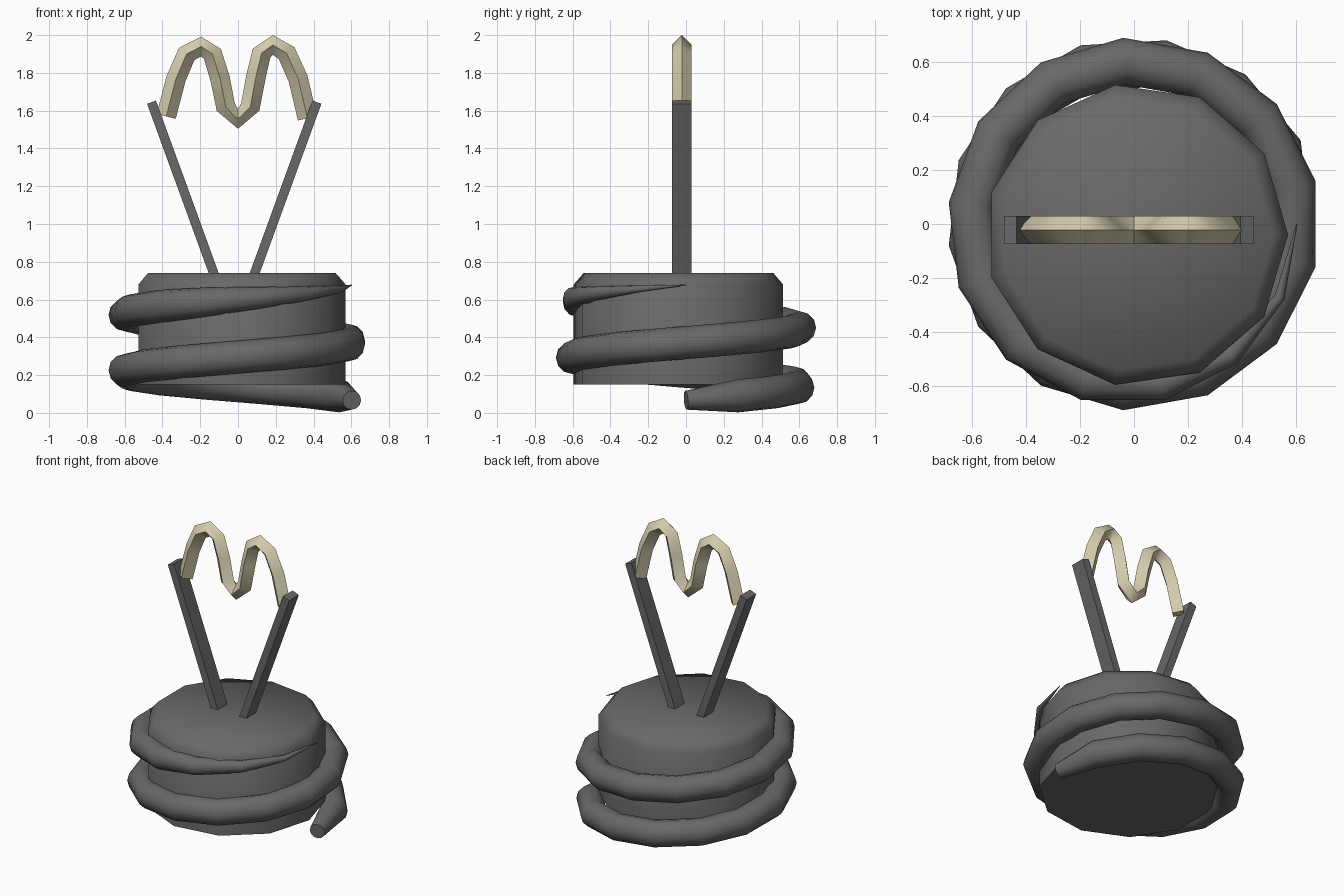
import bpy, bmesh, math
from mathutils import Vector

if "Cube" in bpy.data.objects:
    bpy.data.objects.remove(bpy.data.objects["Cube"])


def material(name, rgb):
    m = bpy.data.materials.new(name)
    m.diffuse_color = (*rgb, 1)
    m.use_nodes = True
    m.node_tree.nodes["Principled BSDF"].inputs["Base Color"].default_value = m.diffuse_color
    return m


GREY = material("dark grey metal", (0.14, 0.14, 0.14))
CREAM = material("pale cream", (0.66, 0.61, 0.42))


def finish(bm, name, mat, angle=None):
    bmesh.ops.recalc_face_normals(bm, faces=bm.faces)
    me = bpy.data.meshes.new(name)
    bm.to_mesh(me)
    bm.free()
    me.materials.append(mat)
    ob = bpy.data.objects.new(name, me)
    bpy.context.collection.objects.link(ob)
    if angle:
        bpy.ops.object.select_all(action='DESELECT')
        ob.select_set(True)
        bpy.context.view_layer.objects.active = ob
        bpy.ops.object.shade_smooth_by_angle(angle=math.radians(angle))
    return ob


def sweep(name, points, radii, sides, ref, mat, angle):
    """Sweep a regular polygon along a path, with a radius for every point."""
    bm = bmesh.new()
    rings = []
    pts = [Vector(p) for p in points]
    for i, p in enumerate(pts):
        t = (pts[min(i + 1, len(pts) - 1)] - pts[max(i - 1, 0)]).normalized()
        u = (Vector(ref) - t * t.dot(Vector(ref))).normalized()
        v = t.cross(u)
        rings.append([bm.verts.new(p + radii[i] * (u * math.cos(a) + v * math.sin(a)))
                      for a in (2 * math.pi * k / sides for k in range(sides))])
    for a, b in zip(rings, rings[1:]):
        for k in range(sides):
            j = (k + 1) % sides
            bm.faces.new((a[k], a[j], b[j], b[k]))
    bm.faces.new(rings[0])
    bm.faces.new(rings[-1])
    return finish(bm, name, mat, angle)


# Eleven-sided base drum with a bevelled top edge
bm = bmesh.new()
N = 11
levels = []
for r, z in ((0.56, 0.15), (0.56, 0.68), (0.507, 0.74)):
    levels.append([bm.verts.new((0.01 + r * math.cos(2 * math.pi * k / N),
                                 -0.04 + r * math.sin(2 * math.pi * k / N), z))
                   for k in range(N)])
for a, b in zip(levels, levels[1:]):
    for k in range(N):
        j = (k + 1) % N
        bm.faces.new((a[k], a[j], b[j], b[k]))
bm.faces.new(levels[0])
bm.faces.new(levels[-1])
finish(bm, "base_drum", GREY, 50)

# Two-turn screw thread, narrow at the start and tapering to a point
STEPS = 27
path, radii = [], []
for i in range(STEPS + 1):
    deg = 720 * i / STEPS
    a = math.radians(deg)
    path.append((0.603 * math.cos(a), 0.603 * math.sin(a), 0.067 + 0.61 * i / STEPS))
    radii.append(max(0.002, min(0.05 + 0.037 * deg / 26, 0.087, 0.087 * (720 - deg) / 120)))
sweep("screw_thread", path, radii, 12, (0, 0, 1), GREY, 50)

# Two support rods leaning outwards
Y = -0.022
for side, name in ((-1, "left_support_rod"), (1, "right_support_rod")):
    low = Vector((-0.02 + side * 0.094, Y, 0.70))
    high = Vector((-0.02 + side * 0.438, Y, 1.645))
    d = (high - low).normalized()
    w = Vector((d.z, 0, -d.x)) * 0.025
    h = Vector((0, 0.052, 0))
    bm = bmesh.new()
    ends = [[bm.verts.new(p + w * sx + h * sy)
             for sx, sy in ((-1, -1), (1, -1), (1, 1), (-1, 1))] for p in (low, high)]
    for k in range(4):
        j = (k + 1) % 4
        bm.faces.new((ends[0][k], ends[0][j], ends[1][j], ends[1][k]))
    bm.faces.new(ends[0])
    bm.faces.new(ends[1])
    finish(bm, name, GREY)

# Wavy filament with a diamond cross-section
wave = [(-0.38, 1.57), (-0.328, 1.77), (-0.272, 1.90), (-0.195, 1.94), (-0.135, 1.90),
        (-0.095, 1.77), (-0.065, 1.62), (0, 1.556), (0.065, 1.62), (0.095, 1.78),
        (0.125, 1.905), (0.185, 1.948), (0.257, 1.905), (0.318, 1.77), (0.368, 1.56)]
sweep("filament", [(x, Y, z) for x, z in wave], [0.052] * len(wave), 4,
      (0, 1, 0), CREAM, 62)
